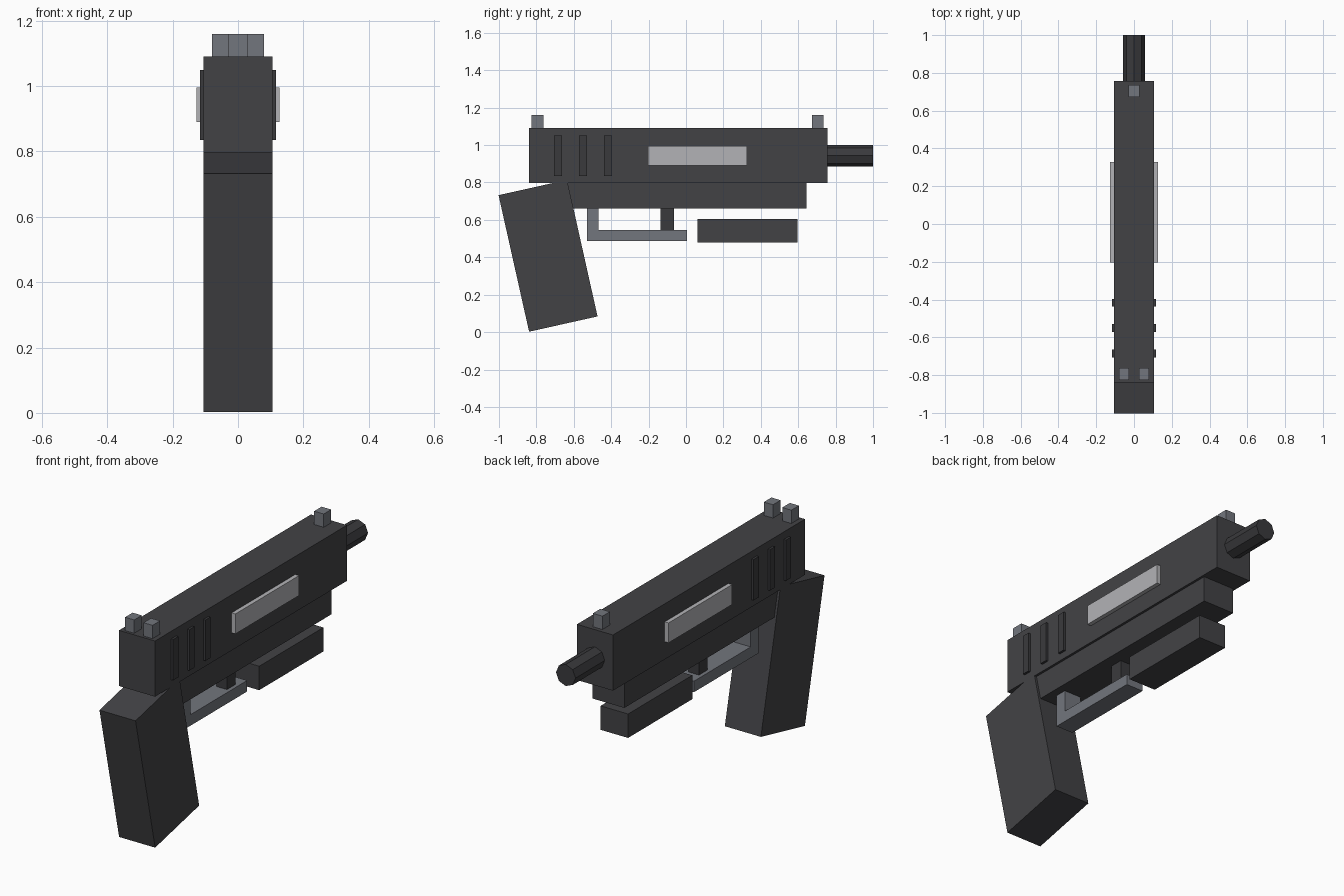
import bpy
import math

old = bpy.data.objects.get("Cube")
if old:
    bpy.data.objects.remove(old, do_unlink=True)


def material(name, r, g, b):
    m = bpy.data.materials.new(name)
    m.use_nodes = True
    m.diffuse_color = (r, g, b, 1)
    node = next(n for n in m.node_tree.nodes if n.type == 'BSDF_PRINCIPLED')
    node.inputs["Base Color"].default_value = (r, g, b, 1)
    return m


charcoal = material("charcoal", 0.055, 0.055, 0.06)
black_steel = material("black steel", 0.042, 0.042, 0.046)
grey_steel = material("grey steel", 0.17, 0.18, 0.205)
silver = material("silver", 0.45, 0.45, 0.47)


def box(name, x, y, z, mat):
    """Box between (low, high) limits on each axis."""
    bpy.ops.mesh.primitive_cube_add(size=1, location=[sum(a) / 2 for a in (x, y, z)])
    ob = bpy.context.object
    ob.name = name
    ob.scale = [a[1] - a[0] for a in (x, y, z)]
    ob.data.materials.append(mat)
    return ob


def centred(name, width, y, z, mat):
    return box(name, (-width / 2, width / 2), y, z, mat)


# Main body
centred("slide", 0.21, (-0.84, 0.757), (0.797, 1.09), charcoal)
centred("frame", 0.185, (-0.635, 0.645), (0.66, 0.797), charcoal)
centred("under_rail", 0.16, (0.062, 0.596), (0.48, 0.606), charcoal)

# Slanted grip
grip = centred("grip", 0.21, (-0.925, -0.55), (0.034, 0.782), charcoal)
grip.rotation_euler.x = math.radians(12.6)

# Octagonal barrel
bpy.ops.mesh.primitive_cylinder_add(vertices=8, radius=0.057, depth=0.3,
                                    location=(0, 0.85, 0.943),
                                    rotation=(math.pi / 2, 0, 0))
barrel = bpy.context.object
barrel.name = "barrel"
barrel.data.materials.append(black_steel)

# Trigger and its guard
centred("trigger", 0.06, (-0.135, -0.065), (0.53, 0.67), black_steel)
centred("guard_bar", 0.10, (-0.53, 0.005), (0.487, 0.545), grey_steel)
centred("guard_post", 0.10, (-0.53, -0.467), (0.545, 0.66), grey_steel)

# Sights
centred("front_sight", 0.056, (0.673, 0.735), (1.09, 1.16), grey_steel)

# Paired details on both sides
for side, label in ((1, "left"), (-1, "right")):
    def span(a, b):
        return sorted((side * a, side * b))
    box(f"{label}_rear_sight", span(0.027, 0.08), (-0.825, -0.762), (1.09, 1.16), grey_steel)
    box(f"{label}_side_panel", span(0.1, 0.127), (-0.203, 0.327), (0.89, 0.995), silver)
    for i in range(3):
        y = -0.685 + i * 0.134
        box(f"{label}_grip_ridge_{i + 1}", span(0.1, 0.117),
            (y - 0.021, y + 0.021), (0.835, 1.05), black_steel)
